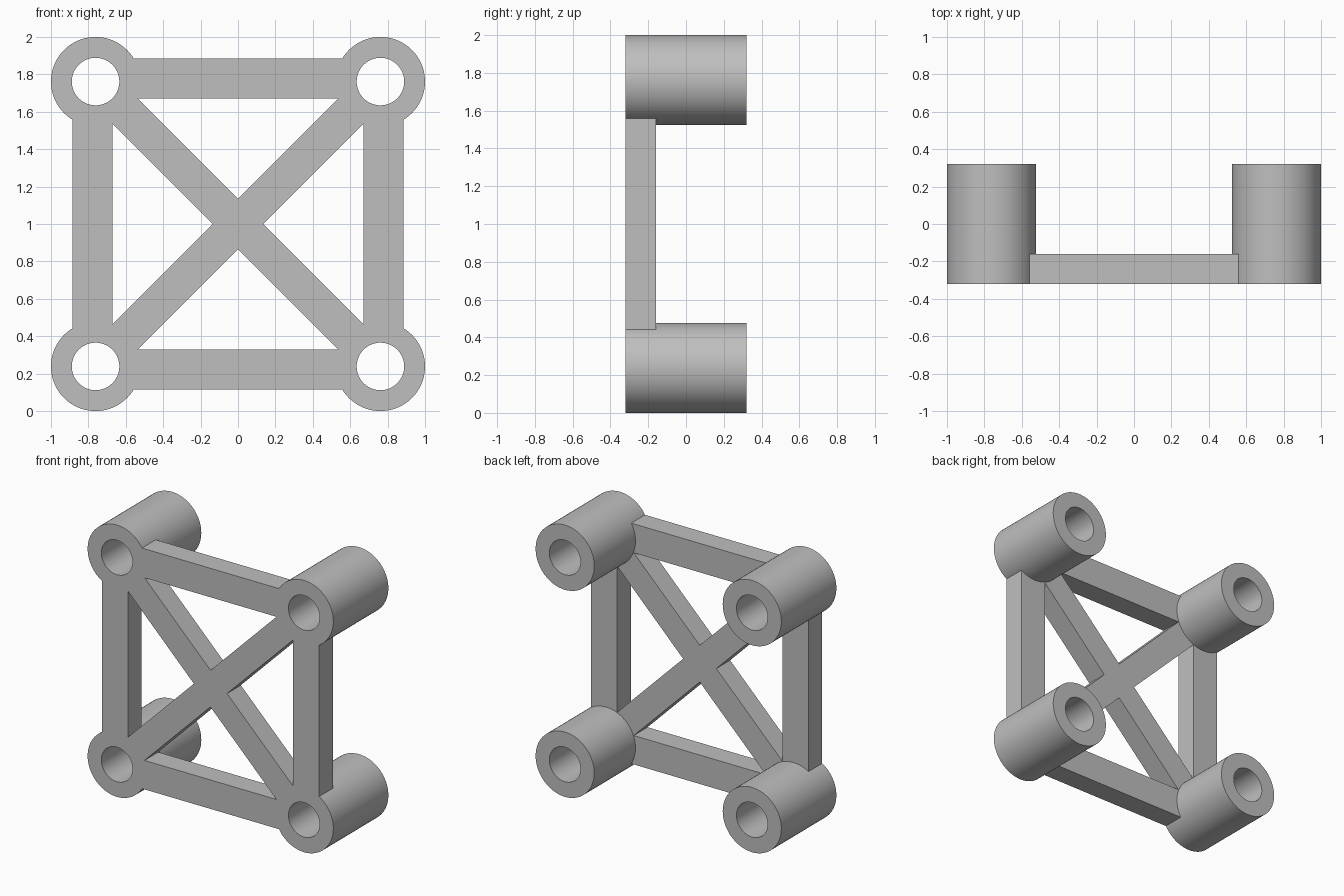
import bpy, bmesh, math
from mathutils import Vector, Matrix

cube = bpy.data.objects.get("Cube")
if cube:
    bpy.data.objects.remove(cube, do_unlink=True)

# Main dimensions
CENTRE = 0.7615      # tube axis offset from the middle
OUTER, BORE = 0.2385, 0.127
HALF_DEPTH = 0.32
BAR_OUT, BAR_IN = 0.885, 0.672   # outer and inner edge of the side bars
CROSS = 0.135        # half the diagonal width of the cross
BAR_HALF = 0.08      # half the bar thickness

grey = bpy.data.materials.new("plain grey")
grey.use_nodes = True
colour = (0.52, 0.52, 0.52, 1)
grey.diffuse_color = colour
grey.node_tree.nodes["Principled BSDF"].inputs["Base Color"].default_value = colour


def finish(name, bm):
    """Clean the mesh, link it and shade it with sharp corners."""
    bmesh.ops.remove_doubles(bm, verts=bm.verts, dist=1e-5)
    bmesh.ops.recalc_face_normals(bm, faces=bm.faces)
    mesh = bpy.data.meshes.new(name)
    bm.to_mesh(mesh)
    bm.free()
    mesh.materials.clear()
    mesh.materials.append(grey)
    obj = bpy.data.objects.new(name, mesh)
    bpy.context.collection.objects.link(obj)
    bpy.ops.object.select_all(action='DESELECT')
    obj.select_set(True)
    bpy.context.view_layer.objects.active = obj
    bpy.ops.object.shade_smooth_by_angle(angle=math.radians(30))
    return obj


# Corner tubes: a rectangular wall section spun about the y axis
def tube(name, x, z):
    bm = bmesh.new()
    section = [(BORE, -HALF_DEPTH), (OUTER, -HALF_DEPTH),
               (OUTER, HALF_DEPTH), (BORE, HALF_DEPTH)]
    verts = [bm.verts.new((r, y, 0)) for r, y in section]
    edges = [bm.edges.new((verts[i], verts[(i + 1) % 4])) for i in range(4)]
    bmesh.ops.spin(bm, geom=verts + edges, cent=(0, 0, 0), axis=(0, 1, 0),
                   angle=math.tau, steps=72)
    finish(name, bm).location = (x, 0, z)


for side, x in (("left", CENTRE), ("right", -CENTRE)):
    for level, z in (("upper", 1 + CENTRE), ("lower", 1 - CENTRE)):
        tube(f"{level}_{side}_tube", x, z)


# Braced frame: an outline notched around the tubes, with four triangular openings
def add_loop(curve, points):
    spline = curve.splines.new('POLY')
    spline.points.add(len(points) - 1)
    for point, p in zip(spline.points, points):
        point.co = (p.x, p.y, 0, 1)
    spline.use_cyclic_u = True
    spline.use_smooth = False


notch = OUTER - 0.002
lean = math.asin((BAR_OUT - CENTRE) / notch)
start, end = math.radians(270) + lean, math.radians(180) - lean
STEPS = 24
arc = []
for i in range(STEPS + 1):
    a = start + (end - start) * i / STEPS
    arc.append(Vector((CENTRE + notch * math.cos(a), CENTRE + notch * math.sin(a))))
reach = BAR_IN - CROSS
opening = [Vector((0, CROSS)), Vector((reach, BAR_IN)), Vector((-reach, BAR_IN))]

curve = bpy.data.curves.new("frame_outline", 'CURVE')
curve.dimensions = '2D'
curve.fill_mode = 'BOTH'
curve.extrude = BAR_HALF
outline = []
for quarter in range(4):
    turn = Matrix.Rotation(quarter * math.pi / 2, 2)
    outline += [turn @ p for p in arc]
    add_loop(curve, [turn @ p for p in opening])
add_loop(curve, outline)

# Turn the outline into a mesh standing upright at the front
helper = bpy.data.objects.new("frame_outline", curve)
bpy.context.collection.objects.link(helper)
bpy.context.view_layer.update()
flat = bpy.data.meshes.new_from_object(
    helper.evaluated_get(bpy.context.evaluated_depsgraph_get()))
bpy.data.objects.remove(helper, do_unlink=True)
bm = bmesh.new()
bm.from_mesh(flat)
bpy.data.meshes.remove(flat)
bm.transform(Matrix.Translation((0, BAR_HALF - HALF_DEPTH, 1))
             @ Matrix.Rotation(math.pi / 2, 4, 'X'))
finish("cross_braced_frame", bm)
